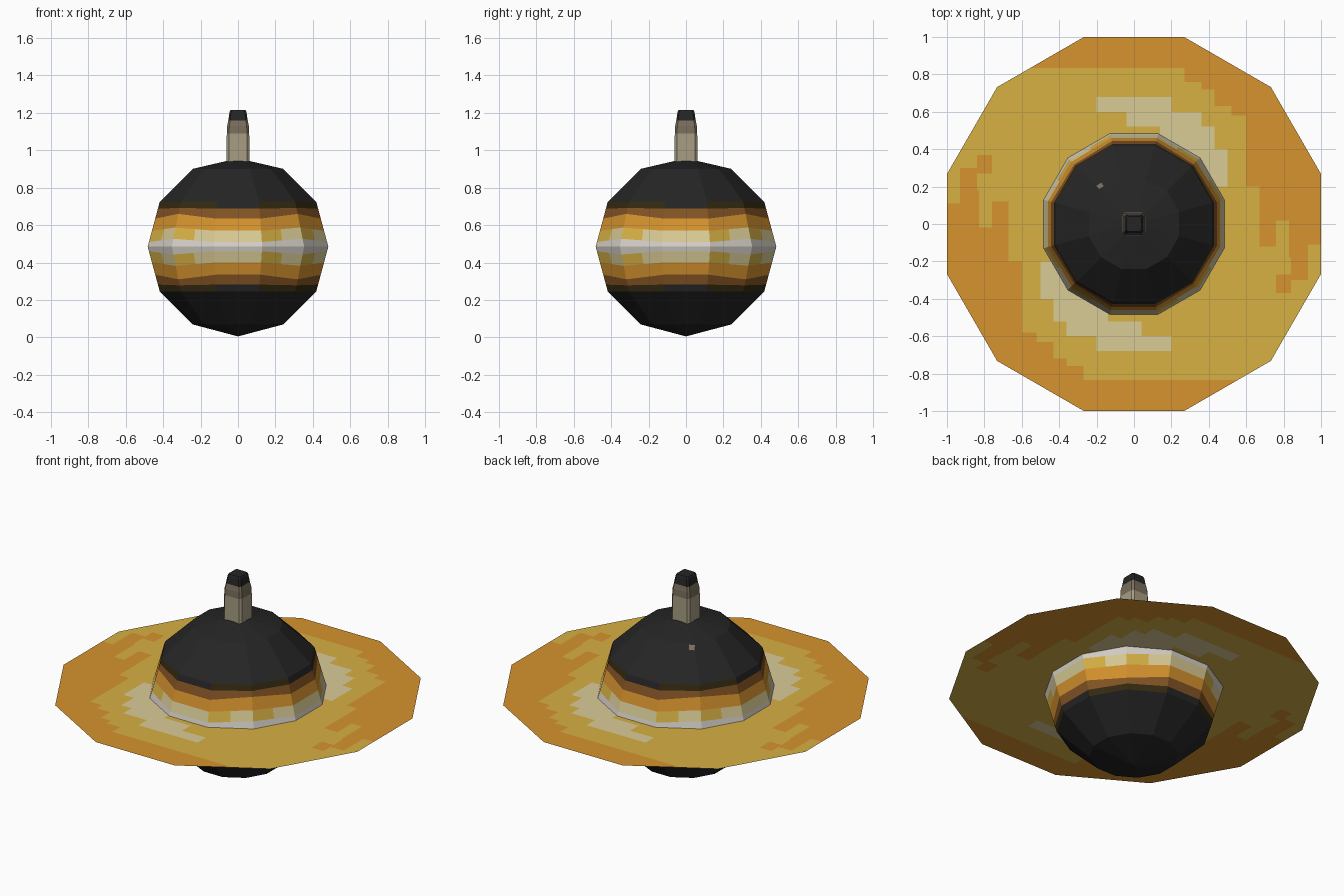
import bpy, bmesh
from math import radians, cos, sin
from mathutils import Vector

cube = bpy.data.objects.get("Cube")
if cube:
    bpy.data.objects.remove(cube, do_unlink=True)


def linear(c):
    c /= 255
    return c / 12.92 if c <= 0.04045 else ((c + 0.055) / 1.055) ** 2.4


def material(name, *rgb):
    m = bpy.data.materials.new(name)
    m.use_nodes = True
    colour = [linear(c) for c in rgb] + [1]
    m.diffuse_color = colour
    m.node_tree.nodes["Principled BSDF"].inputs["Base Color"].default_value = colour
    return m


MATS = [material("black", 37, 37, 37), material("dark_olive", 52, 42, 16),
        material("brown", 132, 84, 37), material("orange", 214, 147, 46),
        material("gold", 215, 177, 68), material("cream", 218, 204, 150),
        material("pale_grey", 214, 208, 200), material("beige", 166, 157, 130),
        material("taupe", 122, 110, 92)]
BLACK, OLIVE, BROWN, ORANGE, GOLD, CREAM, PALE, BEIGE, TAUPE = range(9)


def make_object(name, bm):
    mesh = bpy.data.meshes.new(name)
    bm.to_mesh(mesh)
    bm.free()
    for m in MATS:
        mesh.materials.append(m)
    obj = bpy.data.objects.new(name, mesh)
    bpy.context.collection.objects.link(obj)
    return obj


def loft(bm, rings, colour):
    """Bridge closed loops of points; colour(row, column) picks the material."""
    rows = [[bm.verts.new(p) for p in ring] for ring in rings]
    n = len(rows[0])
    for i in range(len(rows) - 1):
        for j in range(n):
            k = (j + 1) % n
            f = bm.faces.new((rows[i][j], rows[i][k], rows[i + 1][k], rows[i + 1][j]))
            f.material_index = colour(i, j)
    return rows


# Globe: twelve flat sides, with colour bands that rise and fall around it
MID, HEIGHT, RADIUS = 0.485, 0.48, 0.5


def globe_ring(low, high):
    """Ring at height low on the four main sides, high on the diagonals."""
    corners = []
    for k in range(12):
        dz = high if k % 3 == 1 else low
        if abs(dz) <= 0.24:
            r = RADIUS - 0.067 * abs(dz) / 0.24
        else:
            r = 0.433 - 0.183 * (abs(dz) - 0.24) / 0.176
        a = radians(15 + 30 * k)
        corners.append(Vector((r * cos(a), r * sin(a), MID + dz)))
    points = []
    for k, p in enumerate(corners):
        points += [p, (p + corners[(k + 1) % 12]) / 2]
    return points


bands = [(0.025, 0.042), (0.085, 0.102), (0.15, 0.175), (0.203, 0.207),
         (0.24, 0.24), (0.416, 0.416)]
levels = [(-a, -b) for a, b in reversed(bands)] + [(0, 0)] + bands
band_colours = [PALE, CREAM, ORANGE, BROWN, OLIVE, BLACK]


def globe_colour(row, col):
    c = band_colours[row - 6 if row >= 6 else 5 - row]
    part = col % 6
    if c == OLIVE and part > 3:
        return BLACK
    if c == CREAM and part in (0, 2):
        return GOLD
    return c


bm = bmesh.new()
rows = loft(bm, [globe_ring(*l) for l in levels], globe_colour)
for ring, z in ((rows[0], MID - HEIGHT), (rows[-1], MID + HEIGHT - 0.008)):
    tip = bm.verts.new((0, 0, z))
    for j in range(24):
        bm.faces.new((ring[j], ring[(j + 1) % 24], tip)).material_index = BLACK
bmesh.ops.recalc_face_normals(bm, faces=bm.faces)
make_object("globe", bm)

# Flat ring: one sheet, cut along the edges of its painted patches
orange = [(-0.6, 0.835, 0.27, 1.1), (0.27, 0.76, 0.8, 1.1), (0.36, 0.72, 1, 1),
          (0.43, 0.63, 1, 1), (0.52, 0.58, 1, 1), (0.6, 0.2, 1.1, 1),
          (0.67, -0.12, 0.76, 0.2), (0.76, 0.02, 1.1, 0.2),
          (0.83, -0.18, 0.93, 0.02), (0.93, -0.11, 1.1, 0.02),
          (0.76, -0.37, 0.84, -0.27), (0.84, -0.3, 0.93, -0.18)]
cream = [(-0.2, 0.6, 0.2, 0.68), (-0.04, 0.52, 0.36, 0.6),
         (0.14, 0.3, 0.43, 0.52), (0.3, 0.2, 0.5, 0.4)]
bm = bmesh.new()
bm.faces.new([bm.verts.new((1.035 * cos(radians(15 + 30 * k)),
                            1.035 * sin(radians(15 + 30 * k)), MID))
              for k in range(12)])
for axis in (0, 1):
    cuts = {s * v for r in orange + cream for v in (r[axis], r[axis + 2]) for s in (1, -1)}
    normal = Vector((1 - axis, axis, 0))
    for c in sorted(cuts):
        bmesh.ops.bisect_plane(bm, geom=bm.verts[:] + bm.edges[:] + bm.faces[:],
                               plane_co=normal * c, plane_no=normal)


def inside(p, rects):
    return any(a < s * p.x < c and b < s * p.y < d
               for a, b, c, d in rects for s in (1, -1))


for f in bm.faces:
    p = f.calc_center_median()
    f.material_index = ORANGE if inside(p, orange) else CREAM if inside(p, cream) else GOLD
make_object("flat_ring", bm)

# Stem: square post with cut corners, tapering to a dark cap
def post_ring(z, h):
    b = h * 0.8
    return [(h, -b, z), (h, b, z), (b, h, z), (-b, h, z),
            (-h, b, z), (-h, -b, z), (-b, -h, z), (b, -h, z)]


bm = bmesh.new()
sections = [(0.93, 0.062), (1.09, 0.06), (1.13, 0.058), (1.16, 0.052), (1.205, 0.045), (1.215, 0.04)]
rows = loft(bm, [post_ring(*s) for s in sections],
            lambda i, j: (BEIGE, TAUPE, TAUPE, BLACK, BLACK)[i])
bm.faces.new(rows[-1]).material_index = BLACK
bmesh.ops.recalc_face_normals(bm, faces=bm.faces)
make_object("stem", bm)

# Small pale fleck on the upper cap
bm = bmesh.new()
bmesh.ops.create_grid(bm, x_segments=1, y_segments=1, size=0.016)
for f in bm.faces:
    f.material_index = TAUPE
fleck = make_object("fleck", bm)
fleck.location = (-0.182, 0.203, 0.883)
fleck.rotation_euler = (0, radians(45), radians(120))
